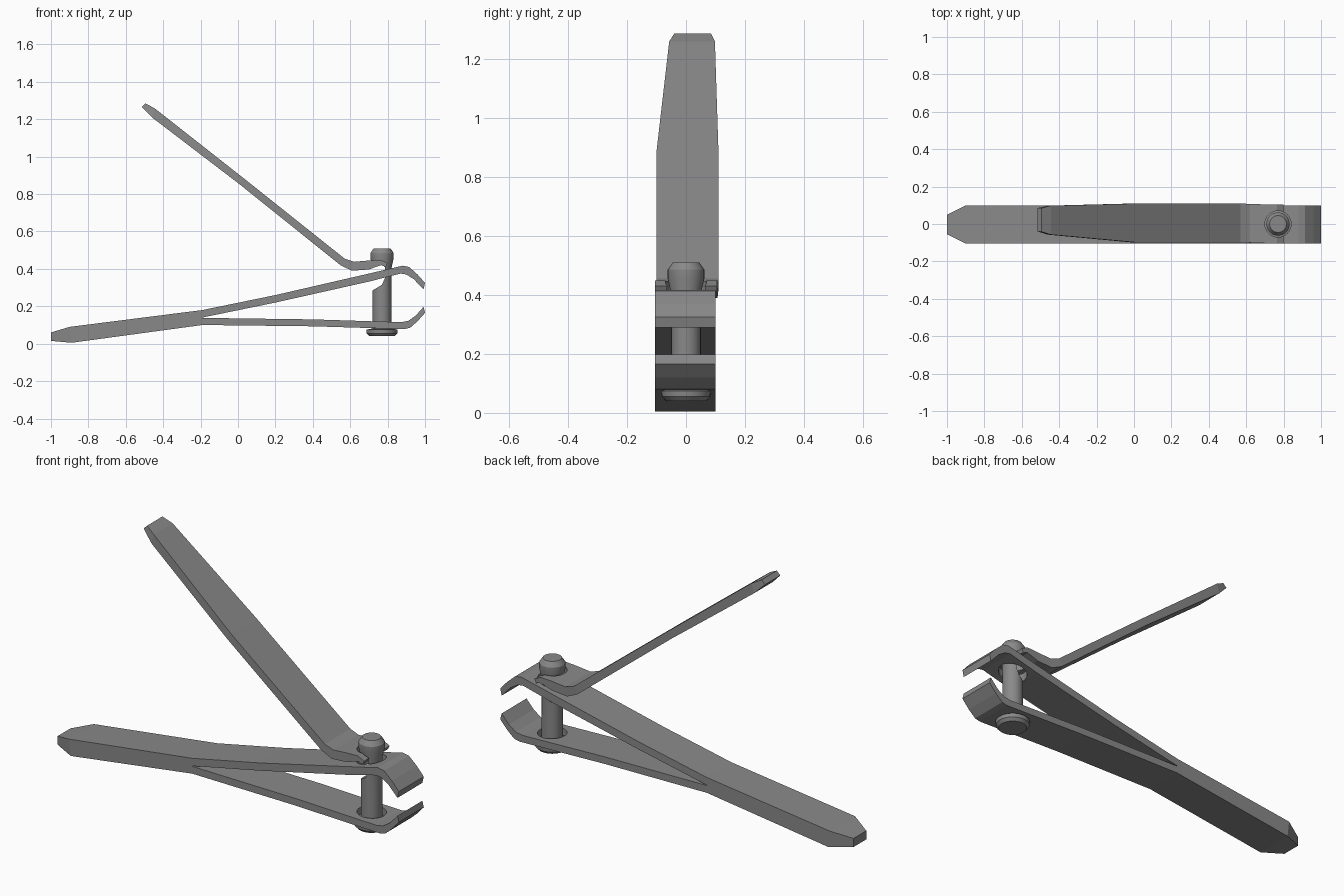
import bpy, bmesh, math

if "Cube" in bpy.data.objects:
    bpy.data.objects.remove(bpy.data.objects["Cube"], do_unlink=True)

steel = bpy.data.materials.new("grey steel")
steel.use_nodes = True
colour = (0.25, 0.25, 0.25, 1)
steel.diffuse_color = colour
steel.node_tree.nodes["Principled BSDF"].inputs["Base Color"].default_value = colour

PIN_X = 0.77


def finish(name, bm):
    bmesh.ops.recalc_face_normals(bm, faces=bm.faces)
    mesh = bpy.data.meshes.new(name)
    bm.to_mesh(mesh)
    bm.free()
    mesh.materials.append(steel)
    obj = bpy.data.objects.new(name, mesh)
    bpy.context.collection.objects.link(obj)
    return obj


def strip(name, sections):
    """Bar through sections: top x, top z, bottom x, bottom z, low y, high y."""
    bm = bmesh.new()
    rings = []
    for xt, zt, xb, zb, lo, hi in sections:
        corners = [(xt, lo, zt), (xt, hi, zt), (xb, hi, zb), (xb, lo, zb)]
        rings.append([bm.verts.new(c) for c in corners])
    for a, b in zip(rings, rings[1:]):
        for i in range(4):
            j = (i + 1) % 4
            bm.faces.new((a[i], a[j], b[j], b[i]))
    bm.faces.new(rings[0])
    bm.faces.new(rings[-1])
    return finish(name, bm)


def lathe(name, profile, steps=32):
    """Solid of revolution about the pin axis from (radius, z) points."""
    bm = bmesh.new()
    rings = []
    for r, z in profile:
        angles = [2 * math.pi * i / steps for i in range(steps)]
        rings.append([bm.verts.new((PIN_X + r * math.cos(t), r * math.sin(t), z))
                      for t in angles])
    for a, b in zip(rings, rings[1:]):
        for i in range(steps):
            j = (i + 1) % steps
            bm.faces.new((a[i], a[j], b[j], b[i]))
    bm.faces.new(rings[0])
    bm.faces.new(rings[-1])
    return finish(name, bm)


def cut(obj, cutter):
    cutter.hide_render = True
    cutter.hide_viewport = True
    mod = obj.modifiers.new("cut", "BOOLEAN")
    mod.operation = "DIFFERENCE"
    mod.solver = "EXACT"
    mod.object = cutter


W = (-0.105, 0.1)

# Joined rear handle with a tapered tip
handle = strip("rear_handle", [
    (-1.0, 0.06, -1.0, 0.015, -0.055, 0.05),
    (-0.9, 0.09, -0.89, 0.005, *W),
    (-0.19, 0.18, -0.19, 0.1, *W)])

# Upper and lower arms, each ending in a curved jaw
upper = strip("upper_jaw", [
    (-0.19, 0.18, -0.19, 0.14, *W),
    (0.2, 0.26, 0.2, 0.22, *W),
    (0.7, 0.375, 0.7, 0.332, *W),
    (0.88, 0.417, 0.87, 0.375, *W),
    (0.915, 0.41, 0.9, 0.37, *W),
    (0.96, 0.37, 0.94, 0.345, *W),
    (1.0, 0.325, 0.992, 0.29, *W)])
lower = strip("lower_jaw", [
    (-0.19, 0.138, -0.19, 0.1, *W),
    (0.4, 0.13, 0.4, 0.093, *W),
    (0.87, 0.115, 0.89, 0.078, *W),
    (0.91, 0.122, 0.92, 0.085, *W),
    (0.95, 0.15, 0.96, 0.12, *W),
    (0.992, 0.197, 1.0, 0.165, *W)])

# Raised lever with a forked foot
lever = strip("lever", [
    (-0.495, 1.285, -0.515, 1.265, -0.04, 0.085),
    (-0.445, 1.258, -0.46, 1.21, -0.057, 0.098),
    (0.03, 0.885, 0.005, 0.855, -0.1, 0.11),
    (0.57, 0.455, 0.55, 0.418, -0.1, 0.11),
    (0.62, 0.438, 0.61, 0.39, -0.1, 0.107),
    (0.7, 0.445, 0.7, 0.397, -0.103, 0.105),
    (0.765, 0.448, 0.765, 0.42, -0.105, 0.105),
    (0.8, 0.43, 0.79, 0.41, -0.105, 0.105)])

# Pin with a bevelled foot, a waist and a bevelled cap
pin = lathe("pin", [
    (0.068, 0.04), (0.082, 0.055), (0.084, 0.075), (0.05, 0.082),
    (0.05, 0.3), (0.052, 0.41), (0.062, 0.455), (0.062, 0.485), (0.045, 0.51)])

# Pin holes and the notch that holds the lever
hole = lathe("pin_hole_cutter", [(0.07, -0.1), (0.07, 0.6)])
for part in (upper, lower, lever):
    cut(part, hole)
notch = strip("notch_cutter", [
    (0.66, 0.44, 0.66, 0.24, -0.1, 0.1),
    (0.72, 0.44, 0.72, 0.285, -0.1, 0.1),
    (0.77, 0.425, 0.77, 0.315, -0.1, 0.1),
    (0.785, 0.41, 0.785, 0.35, -0.1, 0.1)])
cut(pin, notch)

# Smooth the round pin while keeping its sharp rims
bpy.ops.object.select_all(action="DESELECT")
pin.select_set(True)
bpy.context.view_layer.objects.active = pin
bpy.ops.object.shade_smooth_by_angle(angle=math.radians(30))
